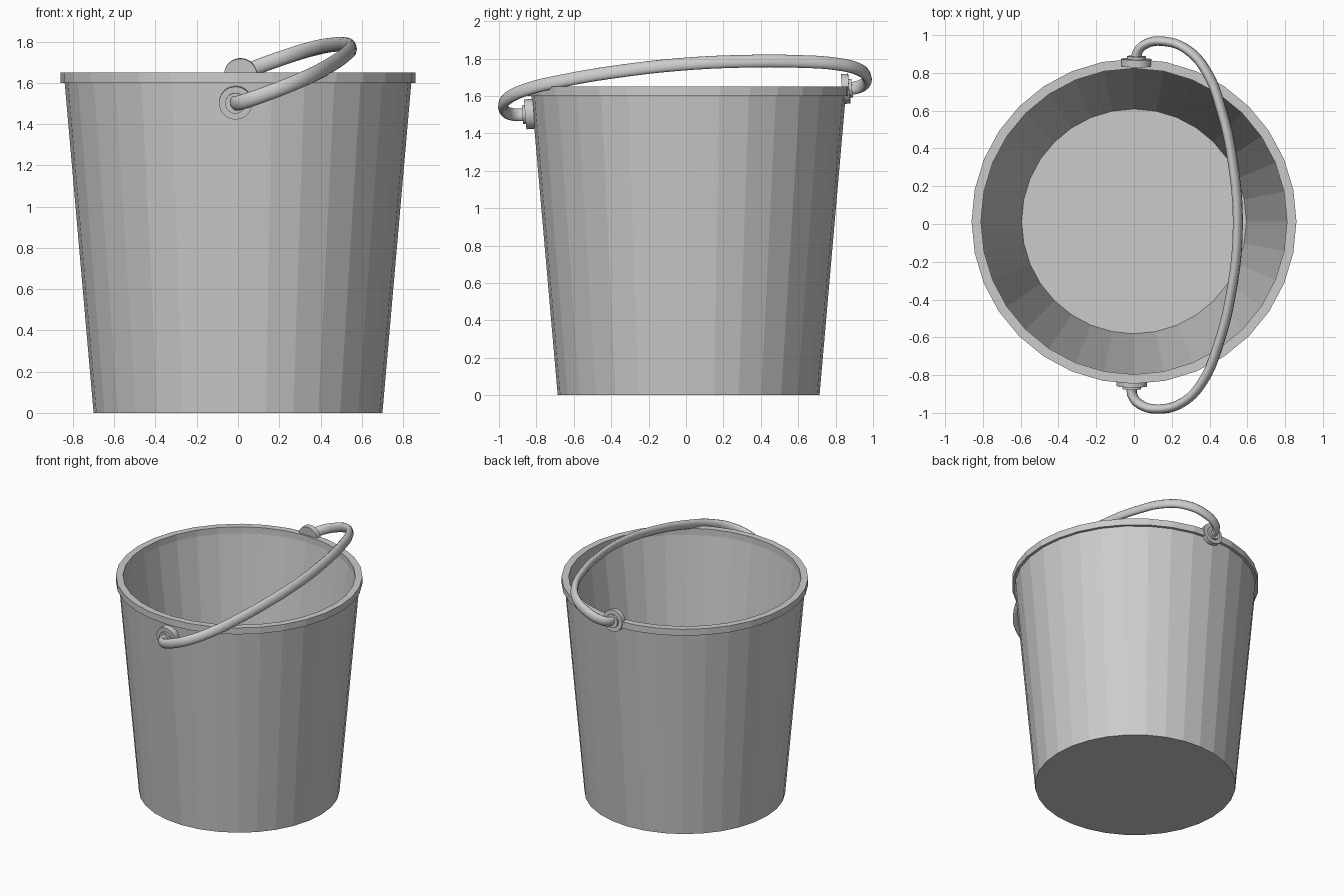
import bpy, bmesh
from math import pi, sin, cos, radians
from mathutils import Matrix, Vector

if "Cube" in bpy.data.objects:
    bpy.data.objects.remove(bpy.data.objects["Cube"])

SIDES = 32
CY = 0.014  # bucket centre in y


def lathe(name, profile, sides):
    """Spin a closed (radius, z) profile; end points on the axis become caps."""
    bm = bmesh.new()
    rings = []
    for r, z in profile:
        rings.append([bm.verts.new((r * cos(2 * pi * i / sides), r * sin(2 * pi * i / sides), z))
                      for i in range(sides)])
    for a, b in zip(rings, rings[1:]):
        for i in range(sides):
            j = (i + 1) % sides
            bm.faces.new((a[i], a[j], b[j], b[i]))
    bm.faces.new(rings[0][::-1])
    bm.faces.new(rings[-1])
    me = bpy.data.meshes.new(name)
    bm.to_mesh(me)
    bm.free()
    ob = bpy.data.objects.new(name, me)
    bpy.context.collection.objects.link(ob)
    return ob


def smooth(ob):
    bpy.ops.object.select_all(action='DESELECT')
    ob.select_set(True)
    bpy.context.view_layer.objects.active = ob
    bpy.ops.object.shade_smooth_by_angle(angle=radians(40))


# Bucket: tapered wall, lip, inner wall and floor
bucket = lathe("bucket", [(0.70, 0), (0.84, 1.60), (0.86, 1.60), (0.86, 1.65),
                          (0.81, 1.65), (0.81, 1.60), (0.595, 0.05)], SIDES)
bucket.location.y = CY

# Tilted frame shared by the handle and its two pivots
y_axis = Vector((0.014, 1, 0.08)).normalized()
z_axis = Vector((1, 0, 0.366)).cross(y_axis).normalized()
x_axis = y_axis.cross(z_axis)
frame = Matrix((x_axis, y_axis, z_axis)).transposed().to_4x4()
frame.translation = (0, 0, 1.57)

# Pivot discs with a smaller collar, front and back
for label, side, y0, y1 in (("front", -1, 0.815, 0.862), ("back", 1, 0.838, 0.876)):
    disc = lathe(label + "_pivot", [(0.08, y0), (0.08, y1), (0.05, y1), (0.05, y1 + 0.015)], 32)
    disc.matrix_world = frame @ Matrix.Rotation(-side * pi / 2, 4, 'X')
    smooth(disc)

# Handle: flat bail curve with an oval section
half = [(0, 0.865), (0.005, 0.91), (0.05, 0.957), (0.16, 0.976), (0.29, 0.935),
        (0.40, 0.82), (0.485, 0.62), (0.55, 0.36)]
path = half + [(0.585, 0)] + [(x, -y) for x, y in reversed(half)]
cu = bpy.data.curves.new("handle", 'CURVE')
cu.dimensions = '3D'
cu.bevel_depth = 0.025
cu.bevel_resolution = 4
cu.use_fill_caps = True
cu.resolution_u = 5
sp = cu.splines.new('BEZIER')
sp.bezier_points.add(len(path) - 1)
for p, (x, y) in zip(sp.bezier_points, path):
    p.co = (x, y, 0)
    p.handle_left_type = p.handle_right_type = 'AUTO'
handle = bpy.data.objects.new("handle", cu)
bpy.context.collection.objects.link(handle)
handle.matrix_world = frame @ Matrix.Diagonal((1, 1, 1.45, 1))
bpy.ops.object.select_all(action='DESELECT')
handle.select_set(True)
bpy.context.view_layer.objects.active = handle
bpy.ops.object.convert(target='MESH')
smooth(bpy.context.view_layer.objects.active)
